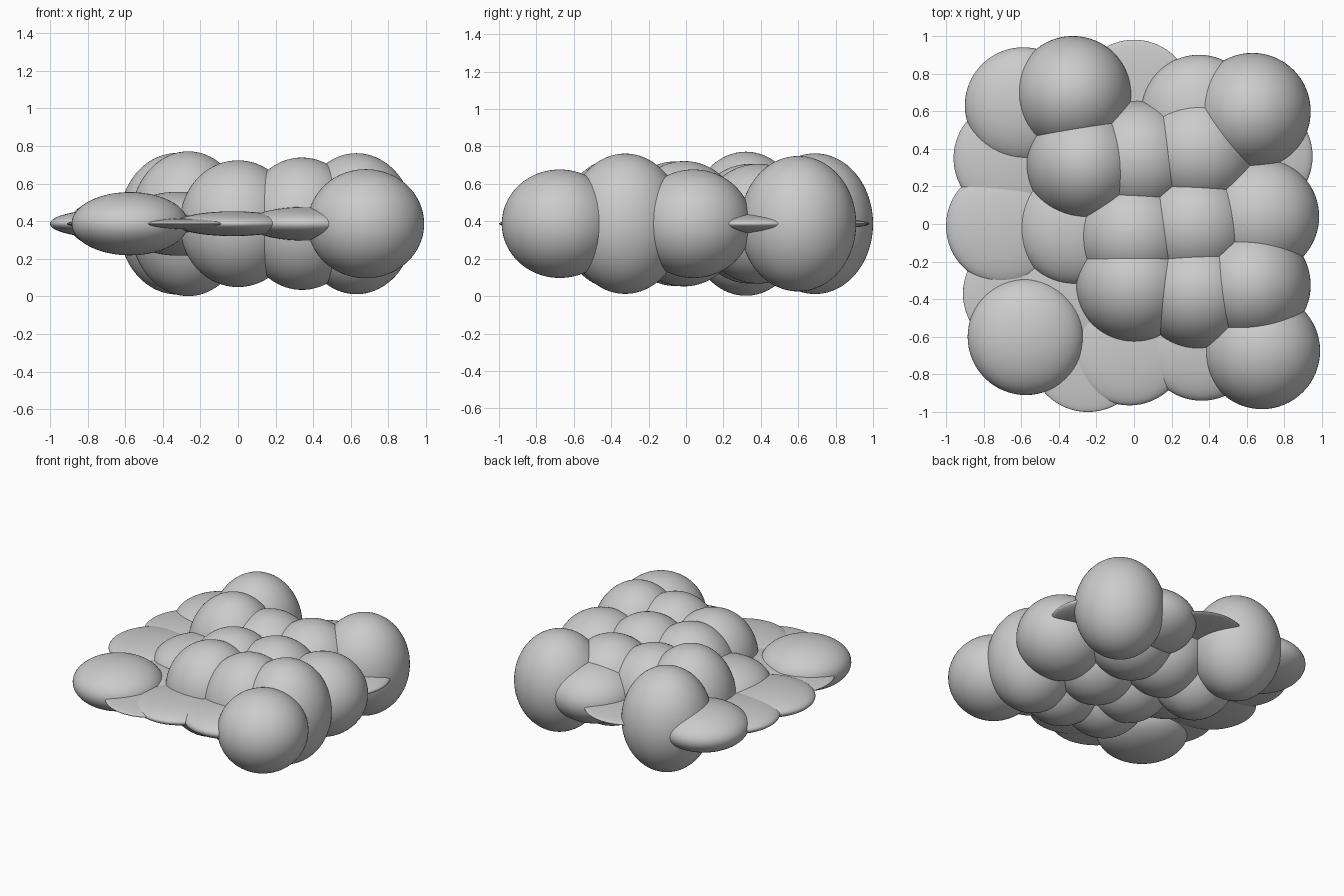
import bpy

R = 0.31      # horizontal radius shared by every lobe
MID = 0.387   # height of the common centre plane

# 5 x 5 jittered lattice of lobes, front row first: (x, y, vertical radius)
rows = [
    [(-0.575, -0.60, 0.168), (-0.245, -0.69, 0.03), (-0.025, -0.655, 0.066),
     (0.36, -0.63, 0.09), (0.68, -0.675, 0.29)],
    [(-0.60, -0.37, 0.03), (-0.33, -0.35, 0.05), (0.00, -0.32, 0.337),
     (0.34, -0.36, 0.352), (0.63, -0.325, 0.375)],
    [(-0.69, -0.01, 0.075), (-0.315, -0.02, 0.17), (0.00, -0.055, 0.333),
     (0.325, -0.01, 0.335), (0.675, 0.04, 0.29)],
    [(-0.65, 0.35, 0.07), (-0.265, 0.32, 0.385), (0.02, 0.345, 0.32),
     (0.345, 0.385, 0.32), (0.64, 0.36, 0.055)],
    [(-0.59, 0.63, 0.15), (-0.325, 0.69, 0.376), (0.00, 0.67, 0.03),
     (0.345, 0.59, 0.21), (0.63, 0.60, 0.362)],
]


def lobe(name, x, y, rz):
    """Smooth ellipsoid squashed vertically about the centre plane."""
    bpy.ops.mesh.primitive_uv_sphere_add(segments=64, ring_count=48, radius=1,
                                         location=(x, y, MID))
    ob = bpy.context.object
    ob.name = name
    ob.scale = (R, R, rz)
    bpy.ops.object.transform_apply(location=False, rotation=False, scale=True)
    bpy.ops.object.shade_smooth()


# Build the overlapping cluster
for j, row in enumerate(rows):
    for i, (x, y, rz) in enumerate(row):
        lobe(f"lobe_row{j + 1}_col{i + 1}", x, y, rz)
